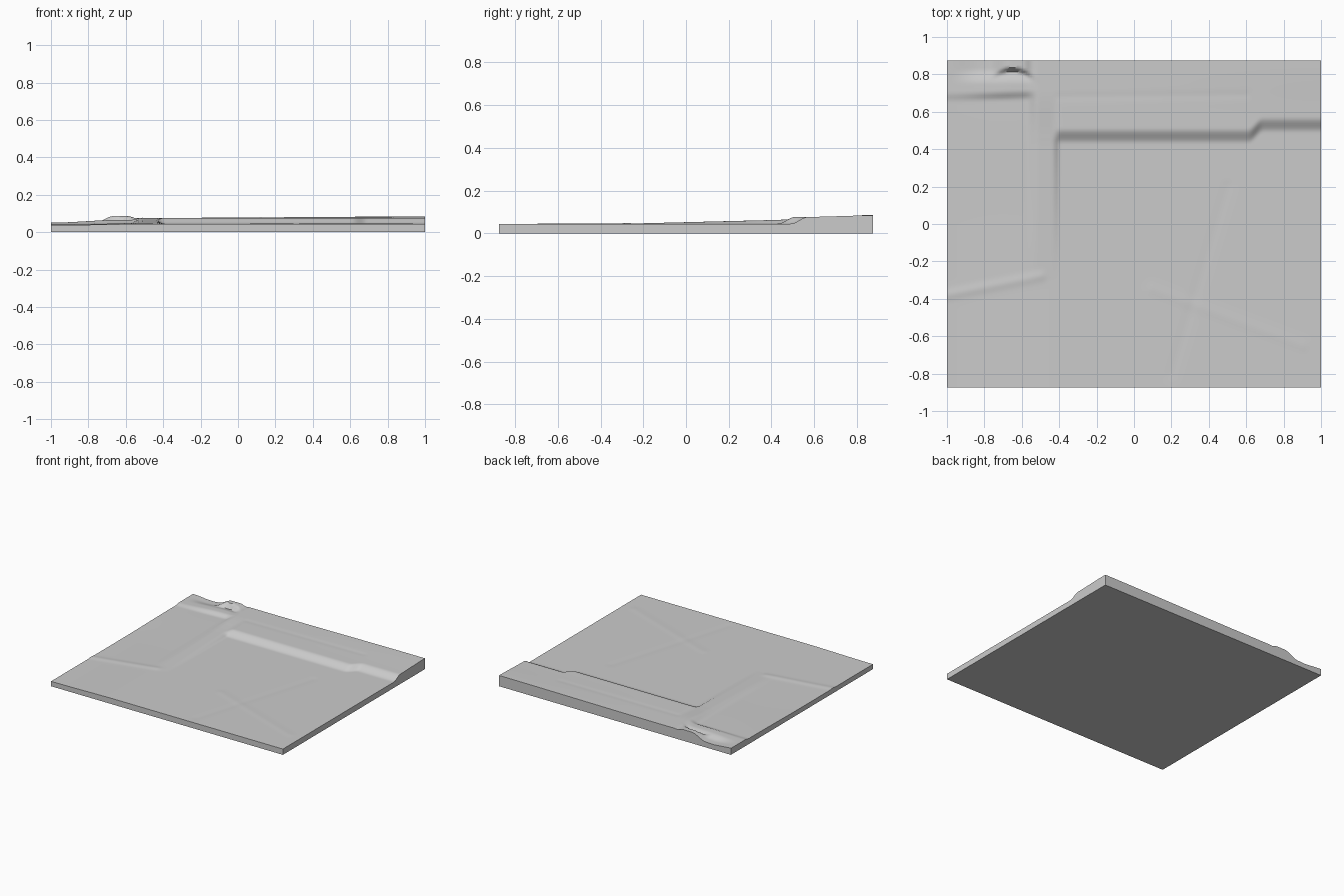
import bpy, bmesh, math

if "Cube" in bpy.data.objects:
    bpy.data.objects.remove(bpy.data.objects["Cube"], do_unlink=True)

HALF_X, HALF_Y = 1.0, 0.875
NX, NY = 160, 140


def step(a, b, v):
    t = min(1.0, max(0.0, (v - a) / (b - a)))
    return t * t * (3 - 2 * t)


def mix(a, b, t):
    return a + (b - a) * t


def ridge(x, y, p, q, width, height):
    """Soft raised (or sunken) track along the segment p-q."""
    dx, dy = q[0] - p[0], q[1] - p[1]
    t = ((x - p[0]) * dx + (y - p[1]) * dy) / (dx * dx + dy * dy)
    t = min(1.0, max(0.0, t))
    d = math.hypot(x - p[0] - t * dx, y - p[1] - t * dy)
    return height * math.exp(-(d / width) ** 2)


def height(x, y):
    # low ground, dropping a little to the west
    low = 0.045 - 0.007 * step(-0.4, -1.0, x)
    # rear plateau with a bank that jogs back on the east side
    jog = step(0.61, 0.69, x)
    plateau = 0.077 + 0.007 * step(0.55, 0.875, y) * step(-0.4, 1, x)
    bank = step(0.43 + 0.06 * jog, 0.51 + 0.06 * jog, y)
    east = mix(low, plateau, bank)
    # ramp climbing to the plateau
    ramp = mix(low, 0.064, min(1, max(0, (y + 0.3) / 0.76)))
    ramp = mix(ramp, 0.077, step(0.42, 0.72, y))
    # western terrace behind its own bank
    line = 0.69 + 0.03 * (x + 0.55)
    terrace = 0.051 + 0.014 * step(-1.0, -0.65, x)
    west = mix(low + 0.005 * step(0.0, 0.6, y), terrace, step(line - 0.025, line + 0.025, y))
    # hollow behind the terrace
    west -= 0.018 * step(0.75, 0.83, y) * step(-1.0, -0.82, x)
    z = mix(west, ramp, step(-0.58, -0.51, x))
    z = mix(z, east, step(-0.435, -0.395, x))
    # knoll with a sharp arched front
    arch = 0.825 - 3.5 * (x + 0.65) ** 2
    side = step(-0.78, -0.66, x) * (1 - step(-0.59, -0.50, x))
    z = mix(z, 0.087, side * step(arch - 0.015, arch + 0.015, y))
    # faint tracks
    z += ridge(x, y, (-1, -0.38), (-0.5, -0.28), 0.025, 0.004)
    z += ridge(x, y, (0.5, 0.2), (0.2, -0.8), 0.03, -0.0015)
    z += ridge(x, y, (0.1, -0.35), (0.9, -0.65), 0.03, 0.0015)
    z += ridge(x, y, (-0.4, 0.68), (0.6, 0.69), 0.02, -0.0015)
    return z


# ground surface
bm = bmesh.new()
rows = []
for j in range(NY + 1):
    y = mix(-HALF_Y, HALF_Y, j / NY)
    rows.append([])
    for i in range(NX + 1):
        x = mix(-HALF_X, HALF_X, i / NX)
        rows[-1].append(bm.verts.new((x, y, height(x, y))))
for j in range(NY):
    for i in range(NX):
        bm.faces.new((rows[j][i], rows[j][i + 1], rows[j + 1][i + 1], rows[j + 1][i]))

# vertical skirt and flat base
rim = [e for e in bm.edges if e.is_boundary]
skirt = bmesh.ops.extrude_edge_only(bm, edges=rim)["geom"]
for v in skirt:
    if isinstance(v, bmesh.types.BMVert):
        v.co.z = 0
bmesh.ops.contextual_create(bm, geom=[e for e in bm.edges if e.is_boundary])
bmesh.ops.recalc_face_normals(bm, faces=bm.faces)

mesh = bpy.data.meshes.new("terrain_slab")
bm.to_mesh(mesh)
bm.free()
terrain = bpy.data.objects.new("terrain_slab", mesh)
bpy.context.collection.objects.link(terrain)

# single grey finish
grey = bpy.data.materials.new("plain_grey")
grey.use_nodes = True
colour = (0.6, 0.6, 0.6, 1)
grey.diffuse_color = colour
grey.node_tree.nodes["Principled BSDF"].inputs["Base Color"].default_value = colour
mesh.materials.append(grey)

bpy.context.view_layer.objects.active = terrain
terrain.select_set(True)
bpy.ops.object.shade_smooth_by_angle(angle=math.radians(50))
